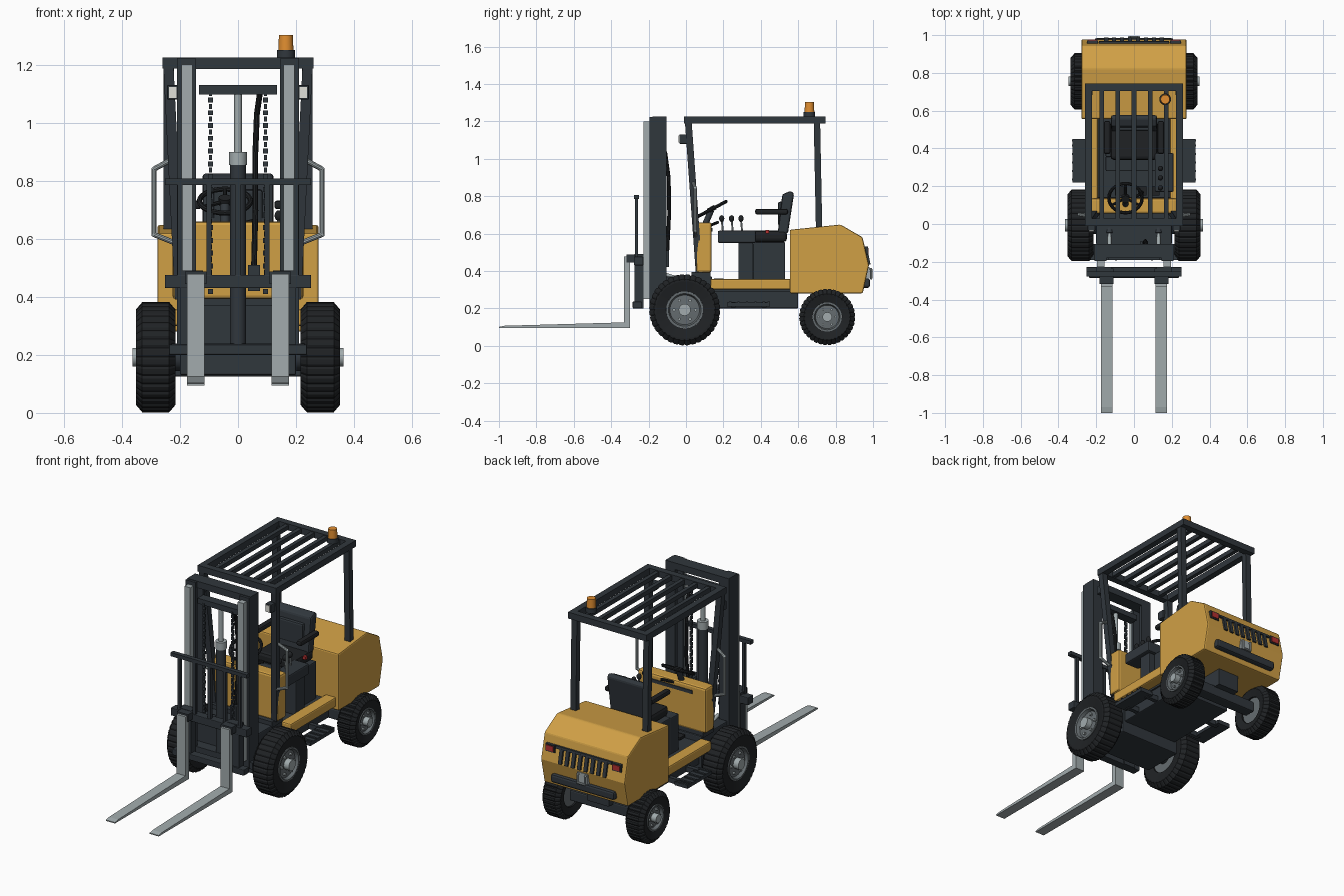
import bpy, bmesh, math
from mathutils import Vector, Matrix

if "Cube" in bpy.data.objects:
    bpy.data.objects.remove(bpy.data.objects["Cube"])

def mat(name, r, g, b):
    m = bpy.data.materials.new(name)
    m.diffuse_color = (r, g, b, 1)
    m.use_nodes = True
    m.node_tree.nodes["Principled BSDF"].inputs["Base Color"].default_value = m.diffuse_color
    return m

YEL = mat("yellow", .63, .35, .06)
DARK = mat("charcoal", .03, .038, .046)
BLACK = mat("rubber", .014, .016, .018)
STEEL = mat("steel", .36, .41, .42)
GREY = mat("rim_grey", .13, .15, .16)
RED = mat("red", .45, .03, .03)
ORANGE = mat("orange", .75, .27, .03)
WHITE = mat("lamp", .75, .75, .7)

def finish(bm, name, m, mirror=False, bevel=0, smooth=False):
    bmesh.ops.recalc_face_normals(bm, faces=bm.faces)
    me = bpy.data.meshes.new(name)
    bm.to_mesh(me)
    bm.free()
    o = bpy.data.objects.new(name, me)
    bpy.context.collection.objects.link(o)
    me.materials.append(m)
    if bevel:
        b = o.modifiers.new("bevel", 'BEVEL')
        b.width, b.segments = bevel, 2
    if mirror:
        o.modifiers.new("mirror", 'MIRROR')
    if smooth:
        bpy.ops.object.select_all(action='DESELECT')
        bpy.context.view_layer.objects.active = o
        o.select_set(True)
        bpy.ops.object.shade_smooth_by_angle(angle=math.radians(35))
    return o

def add_box(bm, x, y, z):
    c = Vector(((x[0]+x[1])/2, (y[0]+y[1])/2, (z[0]+z[1])/2))
    s = Matrix.Diagonal((x[1]-x[0], y[1]-y[0], z[1]-z[0], 1))
    bmesh.ops.create_cube(bm, size=1, matrix=Matrix.Translation(c) @ s)

def boxes(name, items, m=DARK, **k):
    bm = bmesh.new()
    for x, y, z in items:
        add_box(bm, x, y, z)
    return finish(bm, name, m, **k)

def box(name, x, y, z, m=DARK, **k):
    return boxes(name, [(x, y, z)], m, **k)

def prism(name, pts, x0, x1, m, **k):
    """Side profile (y, z) extruded along x."""
    bm = bmesh.new()
    f = bm.faces.new([bm.verts.new((x0, y, z)) for y, z in pts])
    r = bmesh.ops.extrude_face_region(bm, geom=[f])
    bmesh.ops.translate(bm, verts=[v for v in r['geom'] if isinstance(v, bmesh.types.BMVert)], vec=(x1-x0, 0, 0))
    return finish(bm, name, m, **k)

def add_cyl(bm, a, b, r, n=20, r2=None):
    a, b = Vector(a), Vector(b)
    d = b - a
    mt = Matrix.Translation((a+b)/2) @ d.to_track_quat('Z', 'Y').to_matrix().to_4x4()
    bmesh.ops.create_cone(bm, cap_ends=True, segments=n, radius1=r, radius2=r if r2 is None else r2, depth=d.length, matrix=mt)

def cyl(name, a, b, r, m=DARK, n=20, r2=None, **k):
    bm = bmesh.new()
    add_cyl(bm, a, b, r, n, r2)
    return finish(bm, name, m, smooth=True, **k)

def beam(name, a, b, w, d, m=DARK, **k):
    """Leaning post with a w by d footprint."""
    bm = bmesh.new()
    add_box(bm, (-w/2, w/2), (-d/2, d/2), (0, 1))
    for v in bm.verts:
        v.co = Vector((v.co.x, v.co.y, 0)) + Vector(a).lerp(Vector(b), v.co.z)
    return finish(bm, name, m, **k)

def tube(name, pts, r, m, mirror=False):
    bm = bmesh.new()
    for a, b in zip(pts, pts[1:]):
        add_cyl(bm, a, b, r, 10)
    for p in pts[1:-1]:
        bmesh.ops.create_uvsphere(bm, u_segments=10, v_segments=6, radius=r, matrix=Matrix.Translation(p))
    return finish(bm, name, m, mirror, smooth=True)

def lathe(name, y, z, prof, n, m, lugs=False, smooth=False):
    """Profile (x, radius) spun about a wheel axle; lugs notch the flagged rings."""
    bm = bmesh.new()
    rings = []
    for i in range(n):
        a = 2*math.pi*i/n
        ring = []
        for p in prof:
            r = p[1] - (.005 if lugs and len(p) > 2 and i % 4 == 0 else 0)
            ring.append(bm.verts.new((p[0], y + r*math.cos(a), z + r*math.sin(a))))
        rings.append(ring)
    for i in range(n):
        A, B = rings[i], rings[(i+1) % n]
        for j in range(len(prof)-1):
            bm.faces.new((A[j], A[j+1], B[j+1], B[j]))
    return finish(bm, name, m, mirror=True, smooth=smooth)

# Wheels: notched tyre, dished rim, hub, bolts
def wheel(tag, y, z, R, x0, x1):
    rr, c = R*.52, .022
    lathe(tag+"_tyre", y, z, [(x0+.01, rr), (x0, R*.8), (x0, R-c-.004, 1), (x0+c, R, 1), (x1-c, R, 1),
                              (x1, R-c-.004, 1), (x1, R*.8), (x1-.012, rr), (x0+.01, rr)], 144, BLACK, lugs=True)
    lathe(tag+"_rim", y, z, [(x0+.02, .004), (x0+.02, rr), (x1-.006, rr), (x1-.006, rr*.88), (x1-.025, rr*.8),
                             (x1-.02, .004)], 40, GREY, smooth=True)
    cyl(tag+"_hub", (x1-.04, y, z), (x1+.012, y, z), R*.17, STEEL, mirror=True)
    bm = bmesh.new()
    for i in range(6):
        a = math.pi*i/3
        p = Vector((x1-.03, y + rr*.58*math.cos(a), z + rr*.58*math.sin(a)))
        add_cyl(bm, p, p + Vector((.02, 0, 0)), R*.045, 6)
    finish(bm, tag+"_bolts", STEEL, mirror=True)

wheel("front_wheel", -.007, .192, .19, .215, .352)
wheel("rear_wheel", .755, .154, .15, .215, .336)
cyl("front_axle", (-.23, -.007, .19), (.23, -.007, .19), .045)
box("rear_axle", (-.22, .22), (.72, .79), (.125, .19), bevel=.008)
box("axle_mount", (-.07, .07), (.68, .83), (.18, .29))

# Chassis, floor and steps
box("chassis", (-.185, .185), (.12, .6), (.2, .3), bevel=.006)
box("front_frame", (-.2, .2), (-.11, .14), (.13, .37), bevel=.006)
box("side_rail", (.19, .26), (.13, .56), (.3, .357), YEL, mirror=True, bevel=.008)
box("floor", (-.195, .195), (.1, .56), (.29, .335))
box("step", (.24, .325), (.22, .45), (.21, .23), mirror=True)
boxes("step_brackets", [((.18, .262), (y, y+.025), (.205, .235)) for y in (.24, .405)], mirror=True)
boxes("step_ribs", [((.25, .327), (y, y+.012), (.23, .236)) for y in (.23, .275, .32, .365, .41, .436)], mirror=True)
boxes("pedals", [((x, x+.045), (.15, .2), (.345, .36)) for x in (-.1, .02, .09)], BLACK)

# Counterweight and its rear fittings
prism("counterweight", [(.555, .28), (.555, .62), (.826, .648), (.944, .58), (.978, .43), (.945, .28)],
      -.278, .278, YEL, bevel=.008)
def on_back(z):
    return .944 + (.58-z)*.034/.15
for i in range(8):
    x = -.147 + i*.042
    y0, y1 = on_back(.435), on_back(.52)
    prism("grille_bar", [(y0-.01, .435), (y0+.01, .435), (y1+.012, .52), (y1-.01, .52)], x-.011, x+.011, DARK)
prism("grille_top", [(.945, .515), (.97, .515), (.967, .53), (.945, .53)], -.185, .185, DARK)
box("tail_lamp_case", (.19, .25), (.94, .972), (.485, .53), mirror=True)
box("tail_lamp", (.197, .243), (.96, .976), (.492, .523), RED, mirror=True)
box("rear_bumper", (-.21, .21), (.93, .984), (.31, .36), bevel=.012)
box("tow_plate", (-.035, .035), (.95, .981), (.36, .42), STEEL)
tube("tow_hook", [(-.025, .97, .41), (-.025, .99, .41), (-.025, .99, .36), (.025, .99, .36), (.025, .99, .41), (.025, .97, .41)], .006, STEEL)

# Front cowl, dash and steering
box("cowl", (-.226, .226), (.055, .137), (.392, .66), YEL, bevel=.012)
box("cowl_base", (-.205, .205), (.03, .13), (.36, .395))
box("dash_strip", (-.14, .14), (.13, .142), (.61, .63))
cyl("steering_column", (-.045, .09, .62), (-.045, .135, .725), .016)
c = Vector((-.045, .137, .73))
rot = Matrix.Rotation(math.radians(28), 4, 'X')
bm = bmesh.new()
N, M, R, r = 28, 8, .088, .009
vs = [[bm.verts.new(c + rot @ Vector(((R+r*math.cos(2*math.pi*j/M))*math.cos(2*math.pi*i/N),
       (R+r*math.cos(2*math.pi*j/M))*math.sin(2*math.pi*i/N), r*math.sin(2*math.pi*j/M)))) for j in range(M)] for i in range(N)]
for i in range(N):
    for j in range(M):
        bm.faces.new((vs[i][j], vs[(i+1) % N][j], vs[(i+1) % N][(j+1) % M], vs[i][(j+1) % M]))
for k in range(3):
    a = math.pi/2 + k*2*math.pi/3
    add_cyl(bm, c, c + rot @ Vector((R*math.cos(a), R*math.sin(a), 0)), .007, 8)
add_cyl(bm, c - rot @ Vector((0, 0, .012)), c + rot @ Vector((0, 0, .014)), .022)
finish(bm, "steering_wheel", BLACK, smooth=True)
tube("column_lever", [(-.03, .12, .64), (.05, .17, .66)], .008, BLACK)

# Seat and lever console
box("seat_pedestal", (-.15, .15), (.355, .53), (.33, .555), bevel=.006)
box("seat_front_box", (-.15, .19), (.28, .36), (.33, .55), bevel=.006)
box("seat_cushion", (-.125, .125), (.34, .54), (.555, .615), BLACK, bevel=.018)
prism("seat_back", [(.49, .6), (.545, .6), (.578, .815), (.56, .828), (.515, .81)], -.122, .122, DARK, bevel=.012)
box("seat_pad", (-.085, .085), (.492, .52), (.64, .77), DARK, bevel=.01)
box("armrest", (.125, .16), (.37, .545), (.702, .732), BLACK, mirror=True, bevel=.01)
box("lever_console", (.11, .21), (.17, .375), (.55, .615), bevel=.008)
box("red_button", (.13, .15), (.425, .445), (.6, .618), RED)
for y in (.197, .25, .3):
    cyl("lever", (.14, y, .61), (.14, y-.006, .675), .005, STEEL, 8)
    bm = bmesh.new()
    bmesh.ops.create_uvsphere(bm, u_segments=12, v_segments=8, radius=.014, matrix=Matrix.Translation((.14, y-.006, .68)) @ Matrix.Diagonal((1, 1, 1.3, 1)))
    finish(bm, "lever_knob", BLACK, smooth=True)

# Overhead guard, lamps, beacon and grab handles
beam("front_post", (.2, .07, .39), (.24, .012, 1.2), .035, .036, mirror=True)
beam("rear_post", (.238, .712, .6), (.238, .7, 1.2), .036, .034, mirror=True)
boxes("guard_frame", [((-.26, .26), (-.01, .03), (1.187, 1.225)), ((-.26, .26), (.705, .745), (1.187, 1.225)),
                      ((-.26, -.222), (.03, .705), (1.187, 1.225)), ((.222, .26), (.03, .705), (1.187, 1.225))])
boxes("guard_slats", [((x-.012, x+.012), (.03, .705), (1.193, 1.219)) for x in (-.17, -.085, 0, .085, .17)])
box("headlamp_case", (.205, .245), (-.035, .01), (1.08, 1.13), mirror=True, bevel=.004)
box("headlamp", (.212, .238), (-.04, -.033), (1.086, 1.124), WHITE, mirror=True)
cyl("beacon_base", (.165, .66, 1.222), (.165, .66, 1.25), .031)
cyl("beacon", (.165, .66, 1.25), (.165, .66, 1.303), .026, ORANGE, r2=.024)
tube("grab_handle", [(.215, .05, .585), (.29, .05, .615), (.29, .05, .84), (.235, .04, .87)], .009, STEEL, mirror=True)

# Mast: outer channels, inner rails, cross members
boxes("mast_channel", [((.19, .21), (-.195, -.105), (.2, 1.222)), ((.145, .19), (-.125, -.105), (.2, 1.222)),
                       ((.145, .19), (-.195, -.178), (.2, 1.222))], mirror=True)
box("inner_rail", (.157, .195), (-.228, -.195), (.25, 1.2), STEEL, mirror=True)
box("mast_top", (-.21, .21), (-.18, -.105), (1.185, 1.225))
box("mast_bottom", (-.23, .23), (-.19, -.105), (.2, .24))
box("mast_mid", (-.19, .19), (-.125, -.1), (.24, .37))
box("chain_beam", (-.135, .135), (-.19, -.135), (1.098, 1.13))
cyl("lift_cylinder", (0, -.16, .24), (0, -.16, .86), .028)
cyl("cylinder_cap", (0, -.16, .855), (0, -.16, .9), .031, STEEL)
cyl("lift_rod", (0, -.16, .9), (0, -.16, 1.1), .013, STEEL)
boxes("lift_chain", [((.095-w, .095+w), (-.185-d, -.185+d), (.41+i*.022, .427+i*.022))
                     for i in range(32) for w, d in [((.009, .004), (.005, .008))[i % 2]]], mirror=True)
tube("hydraulic_hose", [(.075, -.15, 1.1), (.065, -.11, 1.03), (.06, -.092, .9), (.06, -.09, .7), (.055, -.1, .5)], .01, BLACK)
box("hose_block", (.035, .075), (-.125, -.09), (.42, .51))
cyl("tilt_cylinder", (.13, .04, .33), (.13, -.05, .36), .02, mirror=True)
cyl("tilt_rod", (.13, -.05, .36), (.13, -.12, .385), .01, STEEL, mirror=True)

# Carriage, load backrest and forks
box("carriage_top_bar", (-.252, .252), (-.278, -.228), (.43, .476), bevel=.004)
box("carriage_low_bar", (-.238, .238), (-.285, -.235), (.2, .236), bevel=.004)
box("carriage_plate", (.12, .2), (-.275, -.228), (.2, .49), mirror=True)
boxes("backrest_bars", [((x-.009, x+.009), (-.274, -.256), (.47, .79)) for x in (-.2, -.1, 0, .1, .2)])
box("backrest_top", (-.252, .252), (-.278, -.252), (.785, .807))
prism("fork", [(-1, .095), (-.3, .095), (-.3, .478), (-.332, .478), (-.332, .125), (-.97, .107), (-1, .101)],
      .115, .175, STEEL, mirror=True)
box("fork_hook", (.108, .182), (-.318, -.235), (.445, .488), mirror=True)
